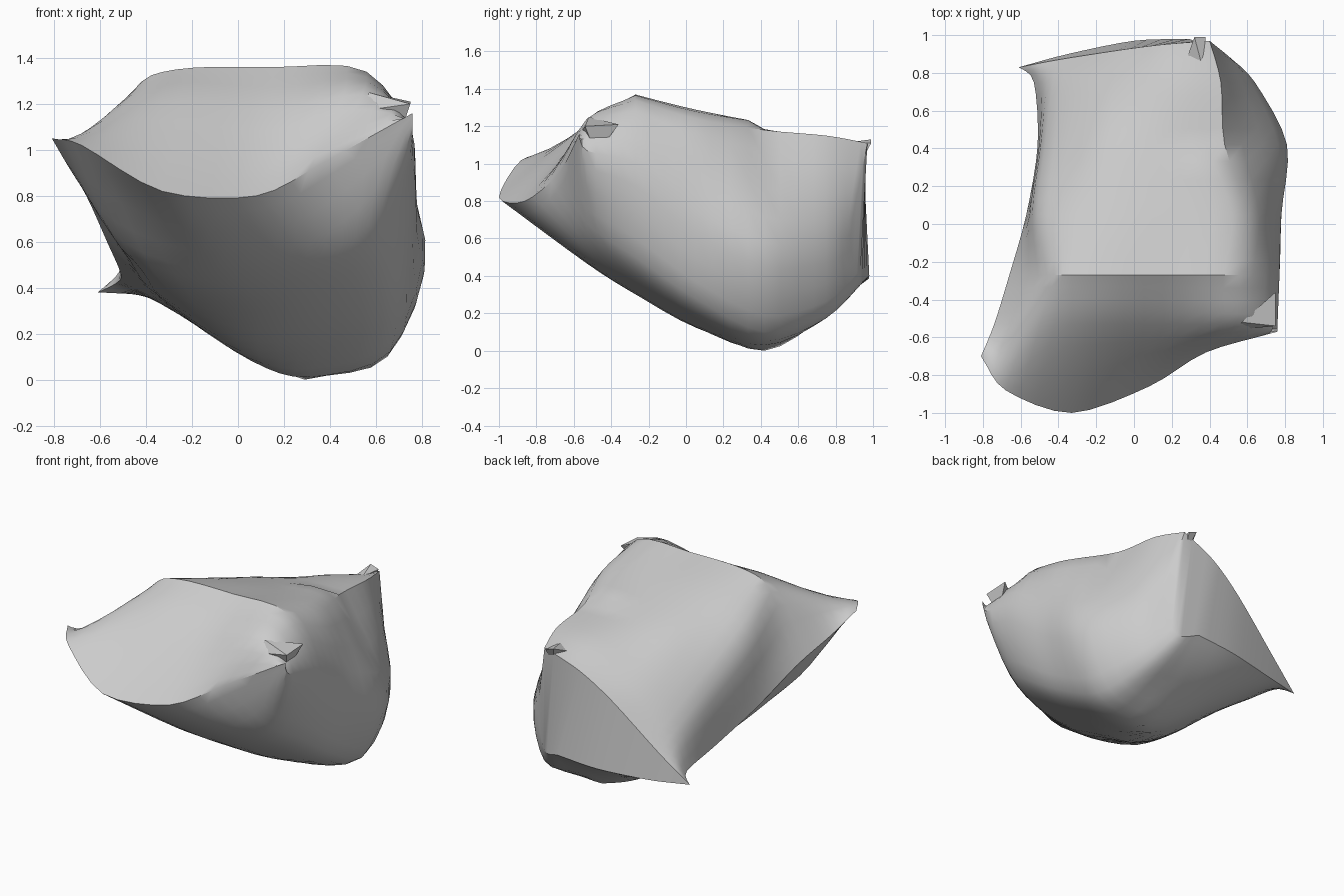
import bpy
import bmesh
from mathutils import Vector

cube = bpy.data.objects.get("Cube")
if cube:
    bpy.data.objects.remove(cube, do_unlink=True)

COLUMNS = 10      # points around each section: left rim, top, right bulge, underside
STEPS = 4         # fine steps between neighbouring guide points
UNIT = 0.01       # guide points are written in hundredths

# Sharp lip along the front, from the protruding tip across to the far corner
front_lip = [(-81, -70, 105), (-68, -88, 102), (-33, -100, 82),
             (8, -86, 80), (38, -68, 95), (76, -57, 116)]

# Cross sections (x, z) keyed by their y, running over the top and back underneath
sections = {
    -53: [(-74, 93), (-56, 116), (-25, 121), (15, 117), (54, 124),
          (76, 107), (57, 68), (29, 51), (-10, 47), (-50, 60)],
    -27: [(-66, 80), (-46, 125), (-27, 135), (15, 136), (56, 134),
          (77, 100), (67, 50), (35, 33), (0, 31), (-40, 45)],
    5: [(-57, 60), (-51, 108), (-22, 125), (20, 128), (60, 124),
        (78, 75), (69, 28), (36, 14), (0, 15), (-35, 37)],
    42: [(-51, 46), (-47, 85), (-20, 111), (12, 118), (48, 118),
         (81, 58), (65, 10), (29, 0), (7, 8), (-25, 28)],
    75: [(-53, 42), (-43, 66), (-18, 93), (14, 110), (46, 115),
         (64, 58), (55, 20), (29, 19), (0, 24), (-32, 33)],
}

# Back outline, from the low pointed corner over the top and along the lower edge
back_outline = [(-61, 83, 38), (-40, 87, 56), (-8, 92, 85), (15, 95, 101), (40, 97, 111),
                (51, 88, 62), (43, 93, 38), (29, 98, 40), (0, 97, 38), (-35, 90, 37)]


def curve(points, sharp, closed):
    """Smooth curve through the points, with corners at the sharp ones."""
    count = len(points)

    def tangent(i, step):
        before, after = i - 1, i + 1
        if closed:
            before, after = before % count, after % count
        else:
            before, after = max(before, 0), min(after, count - 1)
        if i in sharp:
            other = after if step > 0 else before
            return (points[other] - points[i]) * step
        return (points[after] - points[before]) * 0.45

    result = []
    for i in range(count if closed else count - 1):
        j = (i + 1) % count
        leave, arrive = tangent(i, 1), tangent(j, -1)
        for k in range(STEPS):
            t = k / STEPS
            ease = t * t * (3 - 2 * t)
            result.append(points[i].lerp(points[j], ease)
                          + leave * t * (1 - t) ** 2 - arrive * t * t * (1 - t))
    return result if closed else result + [points[-1]]


def loft_rock():
    """Run rails along the rock, wrap a ring around each station and skin them."""
    guides = [front_lip + front_lip[4:0:-1]]
    for y, points in sections.items():
        guides.append([(x, y, z) for x, z in points])
    guides.append(back_outline)

    # The brow of the top is a straight-sided ridge; the other rails flow through
    brow = 2
    rails = []
    for column in range(COLUMNS):
        rail = [Vector(guide[column]) * UNIT for guide in guides]
        rails.append(curve(rail, {brow} if 0 < column < 5 else set(), False))

    bm = bmesh.new()
    rings = []
    for station, points in enumerate(zip(*rails)):
        corners = {0}
        if station == 0:
            corners.add(5)
        if station >= 4 * STEPS:
            corners.update((4, 7))
        rings.append([bm.verts.new(p) for p in curve(points, corners, True)])

    size = COLUMNS * STEPS
    for near, far in zip(rings, rings[1:]):
        for i in range(size):
            j = (i + 1) % size
            bm.faces.new((near[i], near[j], far[j], far[i]))

    # Close the back by pairing top points with the points beneath them
    back = rings[-1]
    for i in range(size // 2):
        quad = (back[i], back[i + 1], back[size - 1 - i], back[-i % size])
        bm.faces.new(tuple(dict.fromkeys(quad)))

    # Weld the two halves of the front lip
    bmesh.ops.remove_doubles(bm, verts=rings[0], dist=0.002)
    bmesh.ops.recalc_face_normals(bm, faces=bm.faces)
    return bm


def chip(points):
    """A small angular splinter standing proud of the rock."""
    bm = bmesh.new()
    for p in points:
        bm.verts.new(Vector(p) * UNIT)
    bmesh.ops.convex_hull(bm, input=bm.verts)
    return bm


def add_object(name, bm, material):
    mesh = bpy.data.meshes.new(name)
    bm.to_mesh(mesh)
    bm.free()
    mesh.materials.append(material)
    obj = bpy.data.objects.new(name, mesh)
    bpy.context.collection.objects.link(obj)
    return obj


stone = bpy.data.materials.new("stone_grey")
stone.use_nodes = True
grey = (0.6, 0.6, 0.6, 1)
stone.diffuse_color = grey
stone.node_tree.nodes["Principled BSDF"].inputs["Base Color"].default_value = grey

# Main boulder
rock = add_object("rock_body", loft_rock(), stone)
bpy.ops.object.select_all(action="DESELECT")
rock.select_set(True)
bpy.context.view_layer.objects.active = rock
bpy.ops.object.shade_smooth_by_angle(angle=0.5)

# Splinters on the front corner and the back top corner
add_object("front_chip", chip([(54, -56, 117), (57, -52, 125), (75, -54, 120),
                               (75, -36, 121), (70, -48, 105)]), stone)
add_object("back_chip", chip([(27, 85, 107), (36, 84, 111), (32, 99, 113),
                              (38, 99, 111), (36, 92, 98)]), stone)
